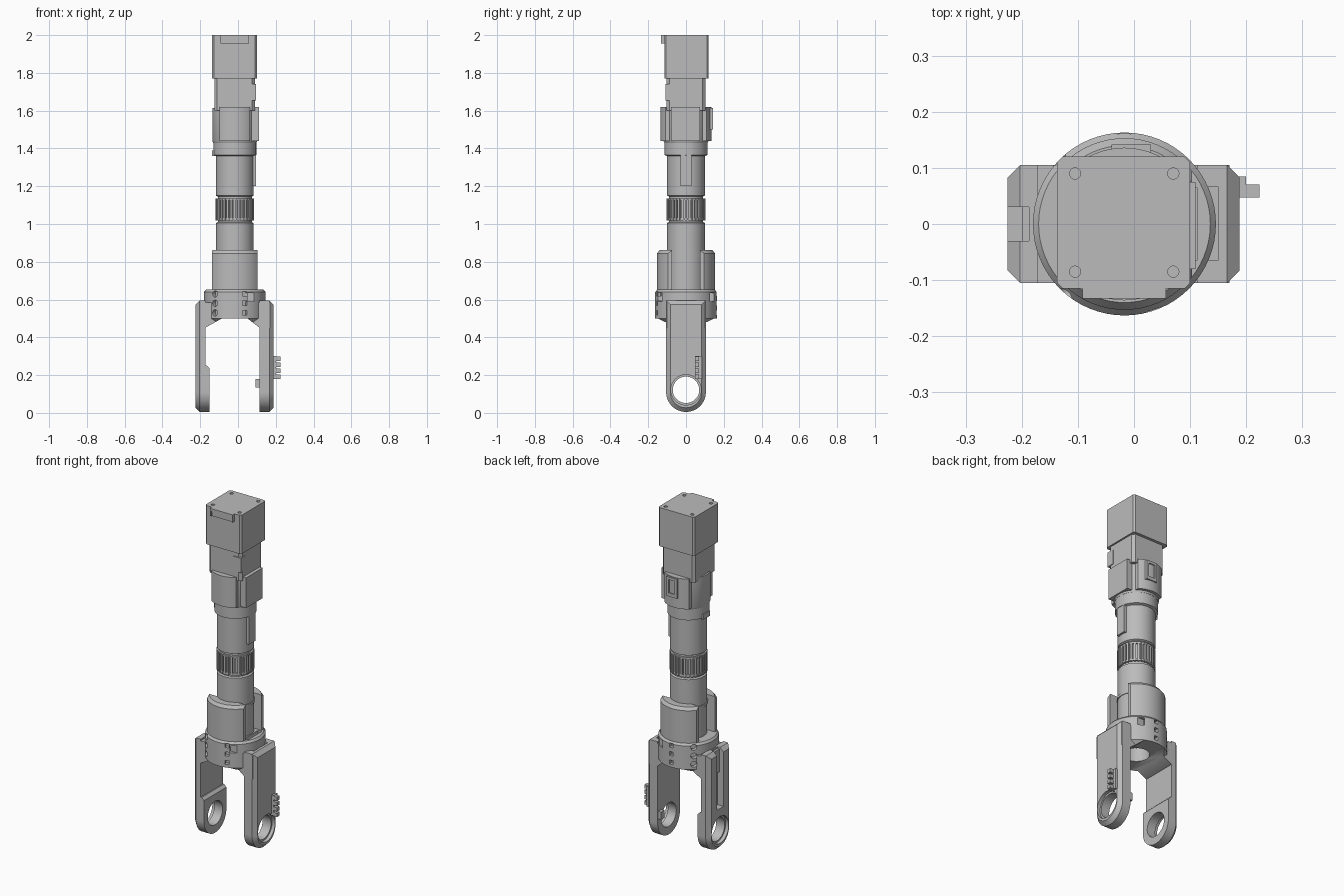
import bpy, bmesh
from math import cos, sin, pi, radians
from mathutils import Matrix

if "Cube" in bpy.data.objects:
    bpy.data.objects.remove(bpy.data.objects["Cube"])

AX = -0.017  # x of the main axis
grey = bpy.data.materials.new("matte_grey")
grey.use_nodes = True
grey.diffuse_color = (0.5, 0.5, 0.5, 1)
grey.node_tree.nodes["Principled BSDF"].inputs["Base Color"].default_value = (0.5, 0.5, 0.5, 1)


def finish(name, bm):
    bmesh.ops.recalc_face_normals(bm, faces=bm.faces)
    me = bpy.data.meshes.new(name)
    bm.to_mesh(me)
    bm.free()
    me.materials.append(grey)
    ob = bpy.data.objects.new(name, me)
    bpy.context.collection.objects.link(ob)
    return ob


def box(name, x, y, z):
    bm = bmesh.new()
    bmesh.ops.create_cube(bm, size=1)
    for v in bm.verts:
        v.co = [r[0] if c < 0 else r[1] for c, r in zip(v.co, (x, y, z))]
    return finish(name, bm)


def turned(name, profile, x=AX, y=0, seg=64):
    """Solid of revolution about a vertical axis from (radius, z) points."""
    bm = bmesh.new()
    rings = [[bm.verts.new((x + r * cos(2 * pi * i / seg), y + r * sin(2 * pi * i / seg), z))
              for i in range(seg)] for r, z in profile]
    for a, b in zip(rings, rings[1:]):
        for i in range(seg):
            j = (i + 1) % seg
            bm.faces.new((a[i], a[j], b[j], b[i]))
    bm.faces.new(rings[0])
    bm.faces.new(rings[-1])
    return finish(name, bm)


def extruded(name, points, lo, hi, axis):
    """Prism from a (y, z) outline along x, or an (x, z) outline along y."""
    bm = bmesh.new()
    place = (lambda p, t: (t, *p)) if axis == "x" else (lambda p, t: (p[0], t, p[1]))
    a, b = [[bm.verts.new(place(p, t)) for p in points] for t in (lo, hi)]
    bm.faces.new(a)
    bm.faces.new(b)
    for i in range(len(a)):
        j = (i + 1) % len(a)
        bm.faces.new((a[i], a[j], b[j], b[i]))
    return finish(name, bm)


def apply(ob, mod):
    bpy.context.view_layer.objects.active = ob
    bpy.ops.object.modifier_apply(modifier=mod.name)


def combine(ob, op, *others):
    for other in others:
        mod = ob.modifiers.new("bool", "BOOLEAN")
        mod.operation, mod.object, mod.solver = op, other, "EXACT"
        apply(ob, mod)
        bpy.data.objects.remove(other)
    return ob


def chamfer(ob, width, pick):
    """Bevel the edges whose midpoint and direction satisfy the rule."""
    bm = bmesh.new()
    bm.from_mesh(ob.data)
    edges = [e for e in bm.edges if pick((e.verts[0].co + e.verts[1].co) / 2,
                                         (e.verts[1].co - e.verts[0].co).normalized())]
    bmesh.ops.bevel(bm, geom=edges, offset=width, segments=1, affect="EDGES")
    bm.to_mesh(ob.data)
    bm.free()
    return ob


def circle(r, cz, start=0, end=360, n=48):
    return [(r * cos(radians(start + (end - start) * i / n)),
             cz + r * sin(radians(start + (end - start) * i / n))) for i in range(n + 1)]


# Motor head with screw holes and front plate
head = box("motor_head", (-0.137, 0.1), (-0.115, 0.12), (1.77, 2))
chamfer(head, 0.01, lambda m, d: abs(d.z) > 0.9)
for sx in (-0.105, 0.07):
    for sy in (-0.085, 0.09):
        combine(head, "DIFFERENCE", turned("c", [(0.01, 1.98), (0.01, 2.1)], sx, sy, 20))
plate = box("head_front_plate", (-0.092, 0.057), (-0.133, -0.11), (1.955, 2))
combine(plate, "DIFFERENCE", box("c", (-0.083, 0.048), (-0.2, -0.128), (1.9, 1.985)))

# Neck block and corner lug
chamfer(box("neck_block", (-0.125, 0.09), (-0.103, 0.103), (1.6, 1.78)),
        0.015, lambda m, d: abs(d.z) > 0.9)
box("neck_lug", (0.045, 0.094), (-0.108, -0.063), (1.655, 1.742))

# Clamp collar with curved pads and clips
turned("clamp_collar", [(0.115, 1.43), (0.119, 1.44), (0.119, 1.615)])
combine(turned("collar_pads", [(0.136, 1.44), (0.136, 1.62)]), "INTERSECT",
        box("c", (AX - 0.08, AX + 0.08), (-0.2, 0.2), (1, 2)))
box("collar_side_pad", (0.06, 0.11), (-0.08, 0.075), (1.44, 1.62))
clip = box("collar_clip", (-0.04, 0.03), (0.1, 0.142), (1.5, 1.615))
combine(clip, "DIFFERENCE", box("c", (-0.025, 0.015), (0.132, 0.2), (1.52, 1.6)))
box("collar_hook", (-0.137, -0.1), (-0.03, 0.03), (1.36, 1.39))

# Main shaft, steps and grooves
turned("main_shaft", [(0.1, 0.5), (0.1, 1.005), (0.09, 1.01), (0.09, 1.145), (0.1, 1.15),
                      (0.1, 1.36), (0.114, 1.365), (0.114, 1.44)])
turned("shaft_band", [(0.104, 0.825), (0.104, 0.84)])
box("shaft_rail", (0.05, 0.094), (-0.03, 0.03), (1.2, 1.44))

# Knurled grip ring
ribs = bmesh.new()
N = 32
for i in range(N):
    turn = Matrix.Translation((AX, 0, 1.077)) @ Matrix.Rotation(2 * pi * i / N, 4, "Z")
    bmesh.ops.create_cube(ribs, size=1, matrix=turn @ Matrix.Translation((0.093, 0, 0))
                          @ Matrix.Diagonal((0.018, 0.011, 0.115, 1)))
finish("grip_ribs", ribs)
for z in (1.022, 1.126):
    turned("grip_rim", [(0.099, z), (0.099, z + 0.01)])

# Split sleeve in two half shells
sleeve = turned("split_sleeve", [(0.153, 0.64), (0.153, 0.845), (0.14, 0.862)])
combine(sleeve, "INTERSECT", box("c", (AX - 0.12, AX + 0.12), (-0.2, 0.2), (0.6, 0.9)))
combine(sleeve, "DIFFERENCE", turned("c", [(0.098, 0.6), (0.098, 0.9)]),
        box("c", (-0.3, 0.3), (-0.075, 0.075), (0.6, 0.9)))

# Fork hub with arched underside, bore and rows of small holes
hub = turned("fork_hub", [(0.11, 0.45), (0.163, 0.5), (0.163, 0.64), (0.153, 0.652)])
arch = [(-0.175, 0.4), (-0.175, 0.45), (-0.085, 0.5), (0.05, 0.5), (0.115, 0.45), (0.115, 0.4)]
combine(hub, "UNION", box("c", (-0.2, 0.17), (-0.105, 0.105), (0.45, 0.585)))
combine(hub, "DIFFERENCE", extruded("c", arch, -0.3, 0.3, "y"),
        box("c", (0.087, 0.112), (-0.065, 0.065), (0.593, 0.7)))
for angle, sides in ((230, 16), (289, 4), (135, 16), (90, 4)):
    for z in (0.53, 0.58, 0.63):
        bm = bmesh.new()
        bmesh.ops.create_cone(bm, cap_ends=True, segments=sides, radius1=0.017, radius2=0.017, depth=0.05,
                              matrix=Matrix.Translation((AX, 0, z)) @ Matrix.Rotation(radians(angle), 4, "Z")
                              @ Matrix.Translation((0.165, 0, 0)) @ Matrix.Rotation(pi / 2, 4, "Y")
                              @ Matrix.Rotation(pi / 4, 4, "Z"))
        combine(hub, "DIFFERENCE", finish("c", bm))
for s in (-1, 1):
    combine(hub, "DIFFERENCE", box("c", (0.04, 0.2), (s * 0.138 - 0.01, s * 0.138 + 0.01), (0.59, 0.635)))
combine(hub, "DIFFERENCE", turned("c", [(0.07, 0.4), (0.07, 0.58)]))
combine(bpy.data.objects["main_shaft"], "DIFFERENCE", turned("c", [(0.07, 0.4), (0.07, 0.58)]))

# Fork arms: rounded foot, outer chamfer, bearing hole
outline = circle(0.105, 0.11, 180, 360, 32) + [(0.105, 0.595), (-0.105, 0.595)]
for name, inner, outer in (("right_arm", -0.172, -0.225), ("left_arm", 0.113, 0.188)):
    arm = extruded(name, outline, min(inner, outer), max(inner, outer), "x")
    chamfer(arm, 0.022, lambda m, d: abs(m.x - outer) < 0.001 and abs(d.x) < 0.1)
    if name == "right_arm":
        # thicker foot pad with a sloped top, and a groove outside
        pad = extruded("c", circle(0.105, 0.11, 180, 360, 32) + [(0.105, 0.25), (-0.105, 0.25)],
                       -0.19, -0.15, "x")
        chamfer(pad, 0.015, lambda m, d: m.z > 0.24 and m.x > -0.16 and abs(d.y) > 0.9)
        combine(arm, "UNION", pad)
        combine(arm, "DIFFERENCE", box("c", (-0.3, -0.187), (-0.03, 0.03), (0.25, 0.7)))
    else:
        combine(arm, "DIFFERENCE", box("c", (0.1, 0.15), (-0.065, 0.067), (0.5, 0.7)))
    side = 1 if outer > 0 else -1
    recess = sorted((outer - side * 0.02, outer + side * 0.1))
    combine(arm, "DIFFERENCE", extruded("c", circle(0.07, 0.122)[:-1], -0.4, 0.4, "x"),
            extruded("c", circle(0.08, 0.122)[:-1], *recess, "x"))

# Toothed catch and inner stop on the left arm
box("catch_base", (0.18, 0.2), (0.047, 0.085), (0.18, 0.3))
for z in (0.18, 0.212, 0.244, 0.276):
    box("catch_tooth", (0.19, 0.224), (0.047, 0.07), (z, z + 0.022))
box("inner_stop", (0.093, 0.12), (0.07, 0.1), (0.135, 0.18))

# Smooth round surfaces, keep sharp edges
bpy.ops.object.select_all(action="DESELECT")
for ob in bpy.context.collection.objects:
    if ob.type == "MESH":
        ob.select_set(True)
        bpy.context.view_layer.objects.active = ob
bpy.ops.object.shade_smooth_by_angle(angle=radians(30))
